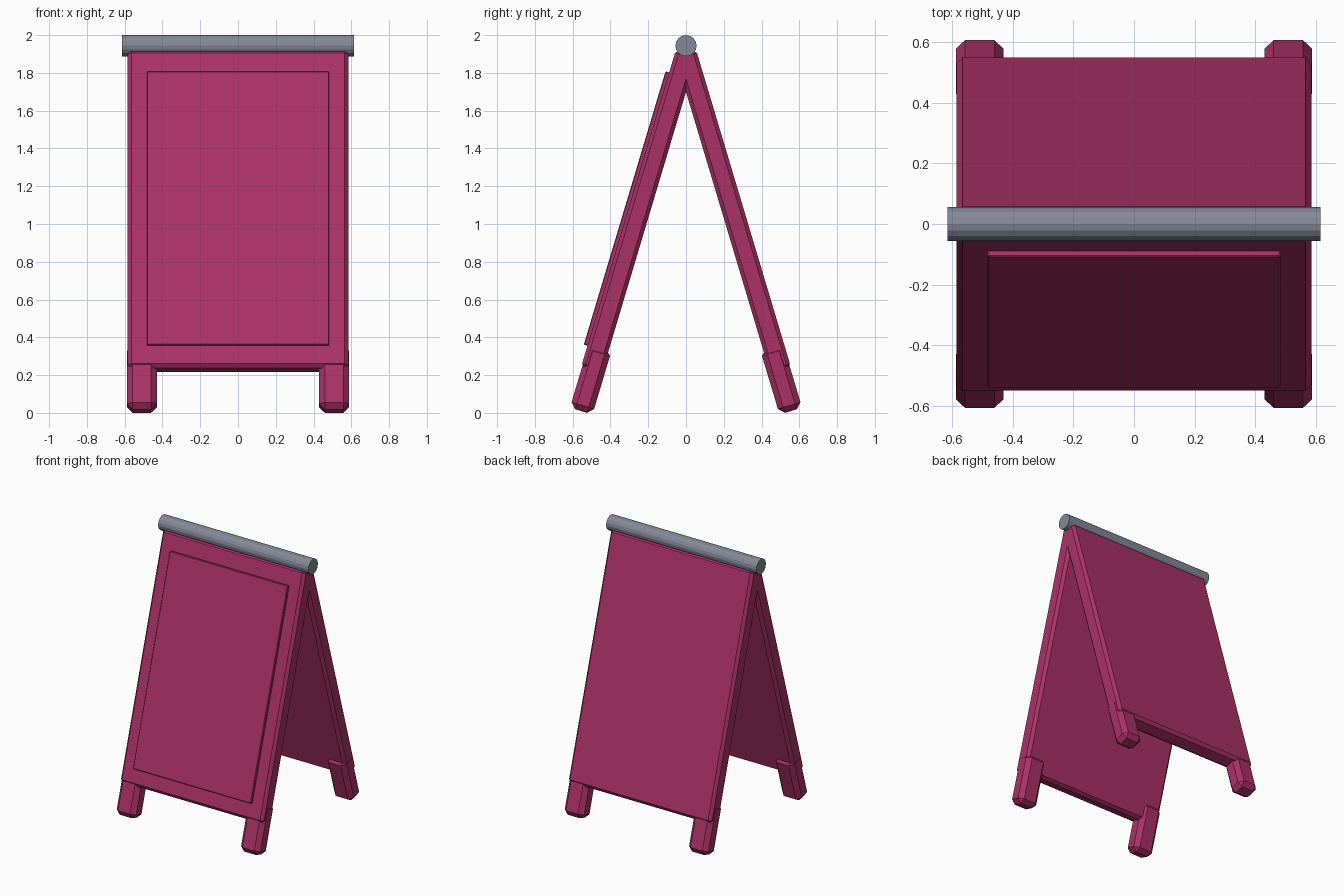
import bpy
import bmesh
from math import radians, pi

if "Cube" in bpy.data.objects:
    bpy.data.objects.remove(bpy.data.objects["Cube"])


def make_material(name, color):
    mat = bpy.data.materials.new(name)
    mat.use_nodes = True
    mat.diffuse_color = color
    mat.node_tree.nodes["Principled BSDF"].inputs["Base Color"].default_value = color
    return mat


PINK = make_material("raspberry paint", (0.41, 0.032, 0.135, 1))
GREY = make_material("blue grey metal", (0.23, 0.25, 0.32, 1))
TILT = radians(16.65)


def add_object(name, bm, mat):
    mesh = bpy.data.meshes.new(name)
    bm.to_mesh(mesh)
    bm.free()
    mesh.materials.append(mat)
    obj = bpy.data.objects.new(name, mesh)
    bpy.context.collection.objects.link(obj)
    return obj


def leaning_box(name, xs, depths, heights, chamfer, side):
    """Chamfered box in the frame of a leaning board; side is +1 back, -1 front."""
    bm = bmesh.new()
    bmesh.ops.create_cube(bm, size=1)
    for v in bm.verts:
        for axis, (low, high) in enumerate((xs, depths, heights)):
            v.co[axis] = low if v.co[axis] < 0 else high
    bmesh.ops.bevel(bm, geom=bm.edges[:], offset=chamfer, segments=1,
                    affect='EDGES', profile=0.5)
    obj = add_object(name, bm, PINK)
    obj.location = (0, 0.06 * side, 1.9)
    obj.rotation_euler = (TILT, 0, 0 if side > 0 else pi)
    return obj


# Two leaning boards, each standing on two chunky feet
for label, side in (("front", -1), ("back", 1)):
    leaning_box(label + "_board", (-0.585, 0.585), (-0.115, 0), (-1.73, 0.026), 0.02, side)
    for hand, s in (("left", 1), ("right", -1)):
        xs = sorted((0.43 * s * side, 0.588 * s * side))
        leaning_box(f"{label}_{hand}_foot", xs, (-0.13, -0.005), (-1.953, -1.6), 0.03, side)

# Raised display panel on the front board
leaning_box("display_panel", (-0.483, 0.483), (-0.02, 0.02), (-1.612, -0.102), 0.004, -1)

# Round hinge rod along the top
bm = bmesh.new()
bmesh.ops.create_cone(bm, cap_ends=True, segments=16, radius1=0.056, radius2=0.056, depth=1.23)
rod = add_object("hinge_rod", bm, GREY)
rod.location = (0, 0, 1.944)
rod.rotation_euler = (0, pi / 2, 0)
